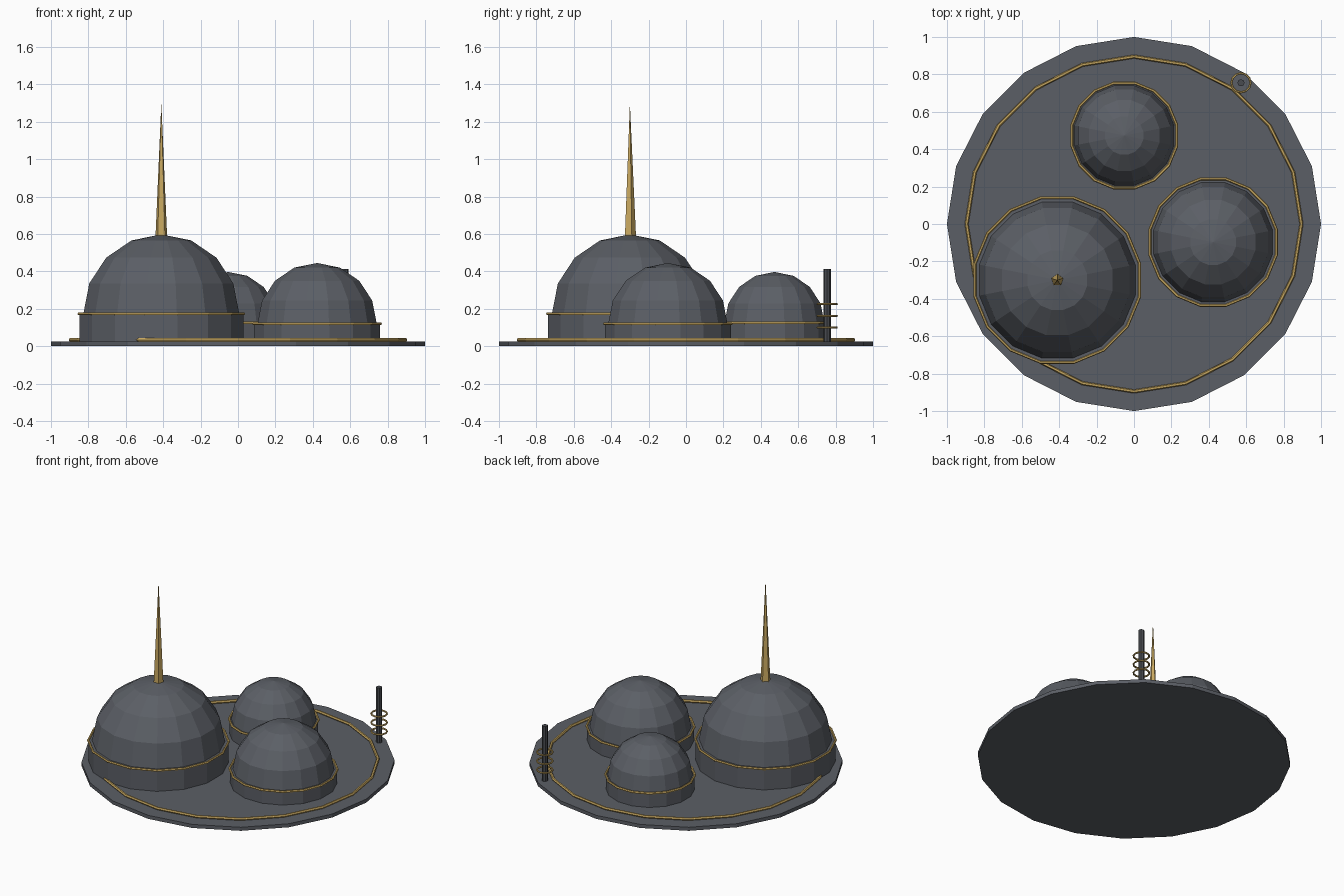
import bpy, bmesh, math

if "Cube" in bpy.data.objects:
    bpy.data.objects.remove(bpy.data.objects["Cube"])


def material(name, rgb):
    m = bpy.data.materials.new(name)
    m.diffuse_color = (*rgb, 1)
    m.use_nodes = True
    m.node_tree.nodes["Principled BSDF"].inputs["Base Color"].default_value = m.diffuse_color
    return m


GREY = material("slate grey", (0.105, 0.114, 0.132))
DARK = material("dark grey", (0.066, 0.071, 0.081))
GOLD = material("gold", (0.59, 0.40, 0.12))


def lathe(name, profile, sides, loc, mat, turn=0.0, closed=False):
    """Spin an (r, z) profile round a vertical axis with flat facets."""
    bm = bmesh.new()
    rows = []
    for r, z in profile:
        if r < 1e-6:
            rows.append([bm.verts.new((0, 0, z))] * sides)
            continue
        angles = [turn + 2 * math.pi * i / sides for i in range(sides)]
        rows.append([bm.verts.new((r * math.cos(a), r * math.sin(a), z)) for a in angles])
    pairs = list(zip(rows, rows[1:]))
    if closed:
        pairs.append((rows[-1], rows[0]))
    for low, high in pairs:
        for i in range(sides):
            j = (i + 1) % sides
            corners = list(dict.fromkeys((low[i], low[j], high[j], high[i])))
            bm.faces.new(corners)
    if not closed:
        for row in (rows[0], rows[-1]):
            if row[0] is not row[1]:
                bm.faces.new(row)
    bmesh.ops.recalc_face_normals(bm, faces=bm.faces)
    mesh = bpy.data.meshes.new(name)
    bm.to_mesh(mesh)
    bm.free()
    mesh.materials.append(mat)
    ob = bpy.data.objects.new(name, mesh)
    ob.location = loc
    bpy.context.collection.objects.link(ob)
    return ob


def ring(name, radius, tube, sides, loc, turn=0.0):
    section = [(radius + tube * math.cos(k * math.pi / 3),
                tube * math.sin(k * math.pi / 3)) for k in range(6)]
    return lathe(name, section, sides, loc, GOLD, turn, closed=True)


# Ground plate with its gold border
lathe("base_plate", [(1, 0), (1, 0.025)], 20, (0, 0, 0), GREY)
ring("base_border", 0.895, 0.01, 20, (0, 0, 0.034))

# Domed buildings: name, x, y, dome radius, drum radius, drum top
HALF = math.pi / 16
for name, x, y, r, drum, top in (
        ("large", -0.41, -0.30, 0.425, 0.447, 0.173),
        ("medium", 0.423, -0.097, 0.325, 0.343, 0.120),
        ("small", -0.052, 0.473, 0.272, 0.284, 0.125)):
    lathe(name + "_drum", [(drum, 0.02), (drum, top)], 16, (x, y, 0), GREY, HALF)
    arc = [(r * math.cos(k * math.pi / 8), r * math.sin(k * math.pi / 8)) for k in range(5)]
    lathe(name + "_dome", arc, 16, (x, y, top), GREY, HALF)
    ring(name + "_band", drum + 0.002, 0.008, 16, (x, y, top), HALF)

# Spire on the large dome
lathe("spire", [(0.033, 0.58), (0, 1.30)], 5, (-0.41, -0.30, 0), GOLD, math.pi / 2)

# Mast with three hoops at the rim
lathe("mast", [(0.019, 0.02), (0.019, 0.413)], 8, (0.572, 0.755, 0), DARK)
for i in range(3):
    ring(f"mast_hoop_{i + 1}", 0.051, 0.006, 12, (0.572, 0.755, 0.1 + 0.0625 * i))
